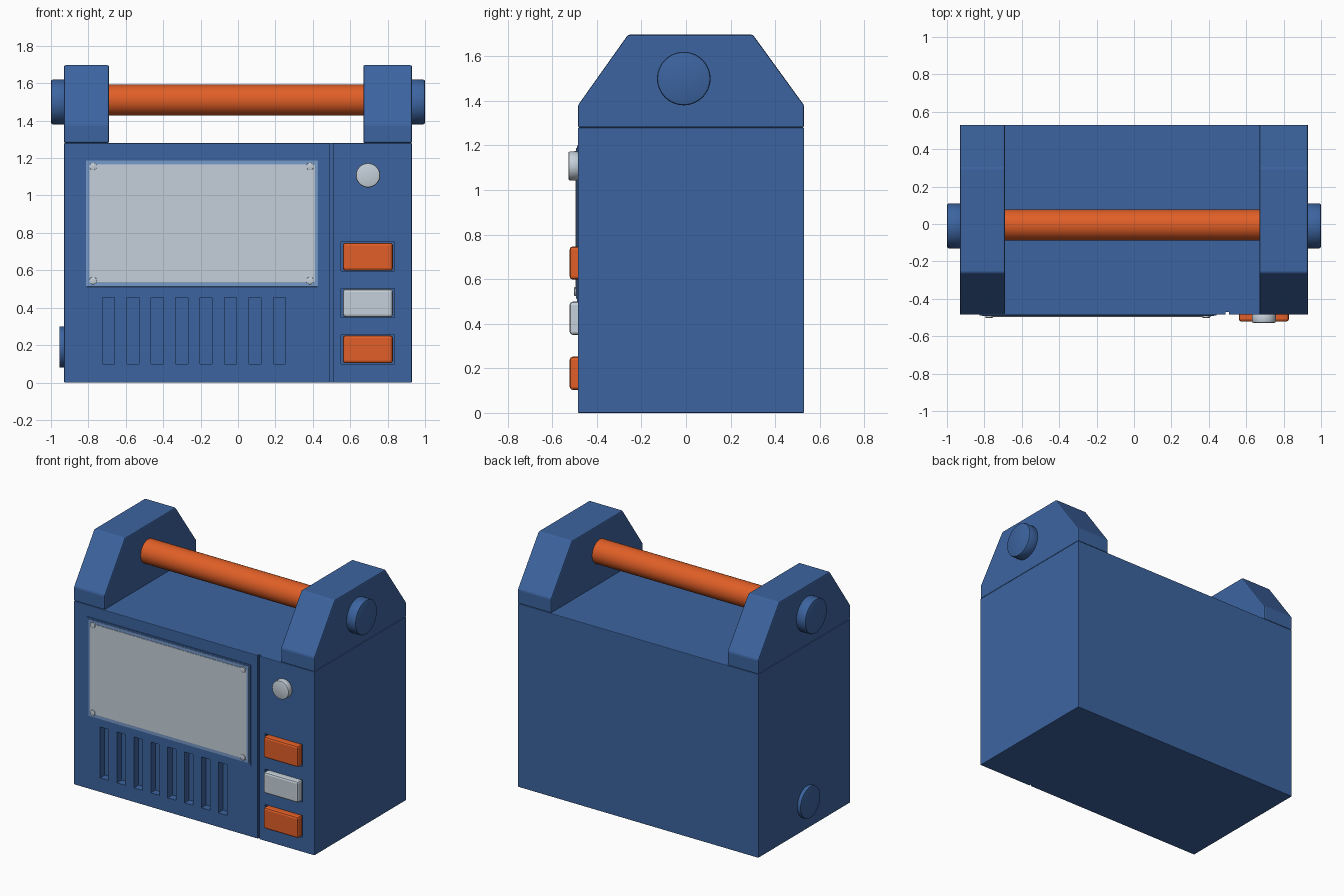
import bpy
import bmesh
import math
from mathutils import Matrix, Vector

cube = bpy.data.objects.get("Cube")
if cube:
    bpy.data.objects.remove(cube, do_unlink=True)


def material(name, rgb):
    m = bpy.data.materials.new(name)
    m.use_nodes = True
    m.diffuse_color = (*rgb, 1)
    m.node_tree.nodes["Principled BSDF"].inputs["Base Color"].default_value = (*rgb, 1)
    return m


BLUE = material("blue paint", (0.045, 0.127, 0.35))
PALE_BLUE = material("pale blue trim", (0.18, 0.32, 0.58))
ORANGE = material("orange", (0.75, 0.114, 0.02))
GREY = material("light grey", (0.56, 0.63, 0.70))

FRONT, BACK = -0.485, 0.53


def finish(name, bm, mat, bevel=0, smooth=False, segments=2):
    bmesh.ops.recalc_face_normals(bm, faces=bm.faces)
    mesh = bpy.data.meshes.new(name)
    bm.to_mesh(mesh)
    bm.free()
    ob = bpy.data.objects.new(name, mesh)
    bpy.context.collection.objects.link(ob)
    mesh.materials.append(mat)
    bpy.ops.object.select_all(action="DESELECT")
    bpy.context.view_layer.objects.active = ob
    ob.select_set(True)
    if bevel:
        mod = ob.modifiers.new("bevel", "BEVEL")
        mod.width = bevel
        mod.segments = segments
        mod.limit_method = "ANGLE"
        bpy.ops.object.modifier_apply(modifier=mod.name)
    if smooth:
        bpy.ops.object.shade_smooth_by_angle(angle=math.radians(35))
    return ob


def add_box(bm, x, y, z):
    lo, hi = Vector((x[0], y[0], z[0])), Vector((x[1], y[1], z[1]))
    size = Matrix.Diagonal((*(hi - lo), 1))
    bmesh.ops.create_cube(bm, size=1, matrix=Matrix.Translation((lo + hi) / 2) @ size)


def box(name, x, y, z, mat, bevel=0):
    bm = bmesh.new()
    add_box(bm, x, y, z)
    return finish(name, bm, mat, bevel)


def cylinder(name, center, radius, depth, axis, mat, bevel=0, sides=48):
    bm = bmesh.new()
    turn = Matrix.Rotation(math.pi / 2, 4, "Y" if axis == "X" else "X")
    bmesh.ops.create_cone(bm, cap_ends=True, segments=sides, radius1=radius,
                          radius2=radius, depth=depth,
                          matrix=Matrix.Translation(center) @ turn)
    return finish(name, bm, mat, bevel, smooth=True)


# Case, with vent slots, panel seam and button wells cut into its front
body = box("case", (-0.93, 0.93), (FRONT, BACK), (0, 1.28), BLUE, 0.004)
buttons = [("lower", 0.10, ORANGE), ("middle", 0.347, GREY), ("upper", 0.595, ORANGE)]

bm = bmesh.new()
for i in range(8):
    x = -0.725 + i * 0.1305
    add_box(bm, (x, x + 0.065), (-0.6, FRONT + 0.05), (0.10, 0.455))
add_box(bm, (0.49, 0.507), (-0.6, FRONT + 0.015), (-0.1, 1.4))
for _, z, _ in buttons:
    add_box(bm, (0.55, 0.838), (-0.6, FRONT + 0.02), (z, z + 0.155))
cutter = finish("front_cutter", bm, BLUE)
cutter.hide_render = True
bpy.context.view_layer.objects.active = body
cut = body.modifiers.new("front cuts", "BOOLEAN")
cut.object = cutter
cut.operation = "DIFFERENCE"
cut.solver = "EXACT"
bpy.ops.object.modifier_apply(modifier=cut.name)
bpy.data.objects.remove(cutter, do_unlink=True)

# Handle brackets: one chamfered side profile, extruded across each end
profile = [(FRONT, 1.28), (FRONT, 1.38), (-0.26, 1.697), (0.30, 1.697),
           (BACK, 1.38), (BACK, 1.28)]
for side, x0, x1 in (("right", -0.93, -0.69), ("left", 0.67, 0.93)):
    bm = bmesh.new()
    face = bm.faces.new([bm.verts.new((x0, y, z)) for y, z in profile])
    out = bmesh.ops.extrude_face_region(bm, geom=[face])
    verts = [g for g in out["geom"] if isinstance(g, bmesh.types.BMVert)]
    bmesh.ops.translate(bm, verts=verts, vec=(x1 - x0, 0, 0))
    finish(side + "_handle_bracket", bm, BLUE, 0.008)
    sign = 1 if x0 > 0 else -1
    cylinder(side + "_handle_cap", (sign * 0.96, -0.01, 1.50), 0.12, 0.08, "X", BLUE, 0.01)

# Handle bar
cylinder("handle_bar", (-0.01, -0.005, 1.51), 0.083, 1.40, "X", ORANGE)

# Round plug low on one side
cylinder("side_plug", (-0.935, -0.01, 0.19), 0.11, 0.04, "X", BLUE, 0.005)

# Screen: blue rim, pale trim, grey panel and corner screws
box("screen_rim", (-0.825, 0.44), (FRONT - 0.005, FRONT), (0.50, 1.20), BLUE)
box("screen_trim", (-0.812, 0.428), (FRONT - 0.008, FRONT), (0.512, 1.188), PALE_BLUE, 0.002)
box("screen_panel", (-0.795, 0.412), (FRONT - 0.011, FRONT), (0.535, 1.165), GREY, 0.002)
for x in (-0.775, 0.385):
    for z in (0.545, 1.155):
        cylinder("screen_screw", (x, FRONT - 0.008, z), 0.02, 0.018, "Y", GREY, 0.003, 20)

# Push buttons, with rounded faces
for label, z, mat in buttons:
    box(label + "_button", (0.561, 0.828), (FRONT - 0.037, FRONT + 0.02),
        (z + 0.003, z + 0.152), mat, 0.014)

# Knob
cylinder("knob", (0.695, FRONT - 0.02, 1.108), 0.065, 0.046, "Y", GREY, 0.008)
